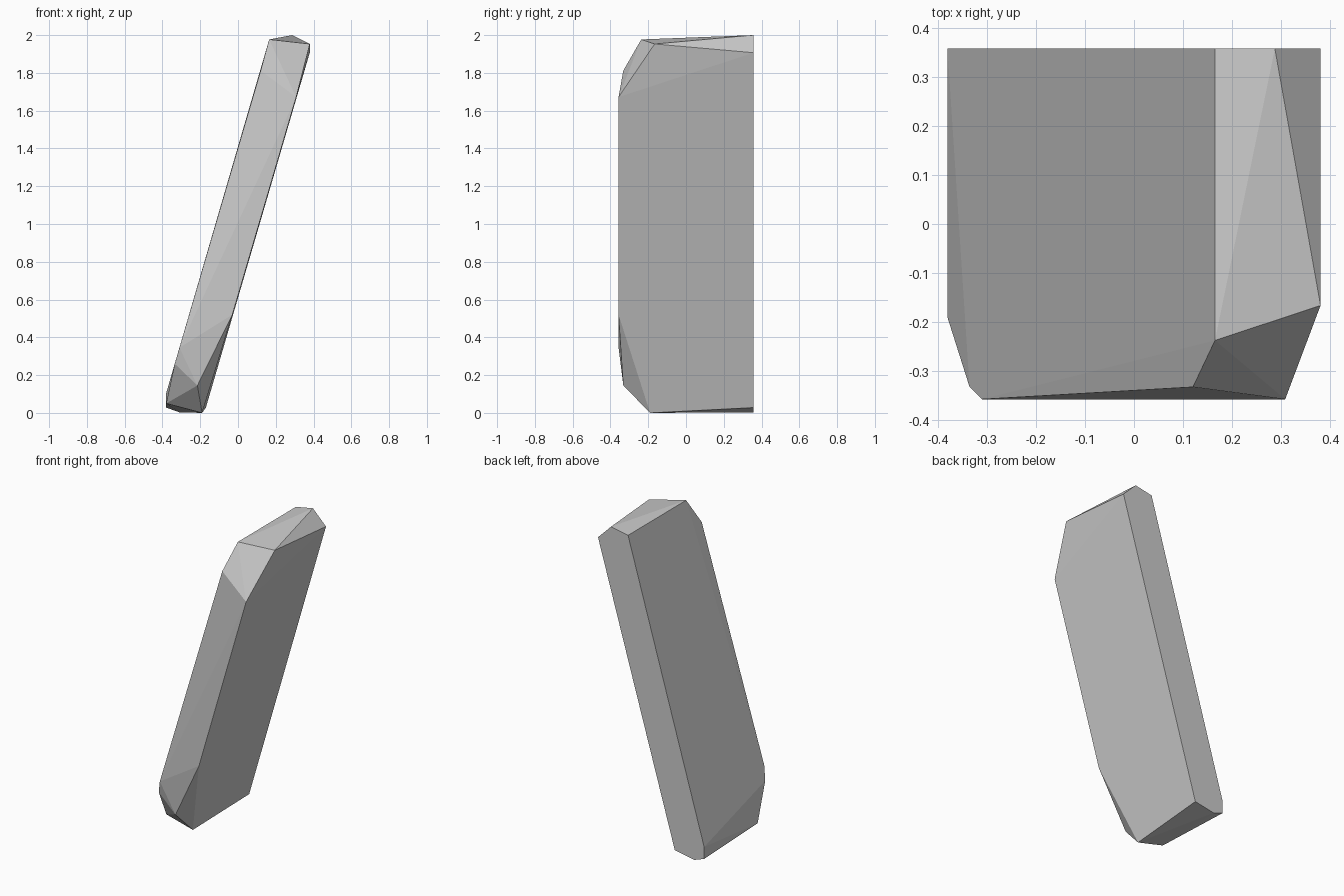
import bpy, bmesh, math

if "Cube" in bpy.data.objects:
    bpy.data.objects.remove(bpy.data.objects["Cube"])

# Leaning crystal slab: key corners, wrapped in a convex skin
back_outline = [(0.165, 1.977), (0.287, 2.0), (0.38, 1.907), (-0.17, 0.028),
                (-0.31, 0.003), (-0.38, 0.028), (-0.38, 0.105)]
top_chamfer = [(0.165, -0.237, 1.977), (0.38, -0.166, 1.953),
               (0.12, -0.332, 1.812), (0.308, -0.357, 1.672)]
bottom_chamfer = [(-0.31, -0.357, 0.345), (-0.335, -0.332, 0.26),
                  (-0.38, -0.19, 0.05), (-0.19, -0.19, 0.0),
                  (-0.215, -0.332, 0.145), (-0.03, -0.357, 0.52)]

bm = bmesh.new()
for p in [(x, 0.357, z) for x, z in back_outline] + top_chamfer + bottom_chamfer:
    bm.verts.new(p)
bmesh.ops.convex_hull(bm, input=bm.verts[:])

# Merge nearly coplanar triangles into clean facets
bmesh.ops.dissolve_limit(bm, angle_limit=math.radians(1.5),
                         verts=bm.verts[:], edges=bm.edges[:])
bmesh.ops.recalc_face_normals(bm, faces=bm.faces[:])

mesh = bpy.data.meshes.new("crystal_slab")
bm.to_mesh(mesh)
bm.free()
slab = bpy.data.objects.new("crystal_slab", mesh)
bpy.context.collection.objects.link(slab)
